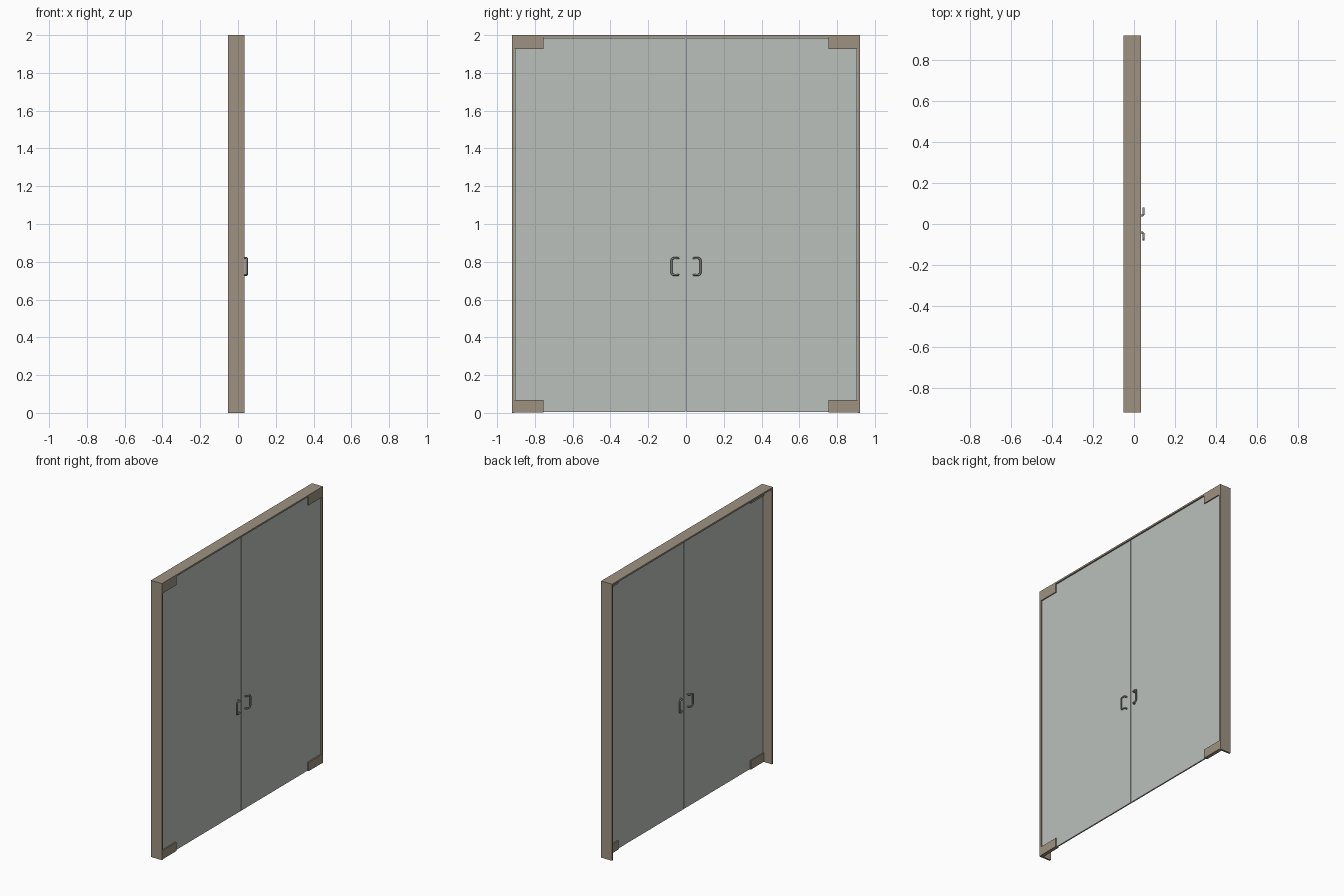
import bpy
import bmesh
from mathutils import Vector

if "Cube" in bpy.data.objects:
    bpy.data.objects.remove(bpy.data.objects["Cube"])


def material(name, rgb):
    m = bpy.data.materials.new(name)
    m.diffuse_color = (*rgb, 1.0)
    m.use_nodes = True
    m.node_tree.nodes["Principled BSDF"].inputs["Base Color"].default_value = m.diffuse_color
    return m


FRAME = material("taupe frame", (0.34, 0.29, 0.22))
GLASS = material("pale glass", (0.50, 0.53, 0.50))
METAL = material("grey metal", (0.30, 0.30, 0.28))


def box(name, lo, hi, mat):
    bm = bmesh.new()
    bmesh.ops.create_cube(bm, size=1)
    for v in bm.verts:
        v.co = [(a + b) / 2 + c * (b - a) for a, b, c in zip(lo, hi, v.co)]
    me = bpy.data.meshes.new(name)
    bm.to_mesh(me)
    bm.free()
    me.materials.append(mat)
    ob = bpy.data.objects.new(name, me)
    bpy.context.collection.objects.link(ob)
    return ob


def rounded(points, r, steps=4):
    # Replace inner corners of a path with small quadratic arcs
    pts = [Vector(p) for p in points]
    out = [pts[0]]
    for a, b, c in zip(pts, pts[1:], pts[2:]):
        p = b + (a - b).normalized() * r
        q = b + (c - b).normalized() * r
        for i in range(steps + 1):
            t = i / steps
            out.append(p * (1 - t) ** 2 + b * 2 * t * (1 - t) + q * t * t)
    return out + [pts[-1]]


def tube(name, pts, radius, mat):
    cu = bpy.data.curves.new(name, 'CURVE')
    cu.dimensions = '3D'
    cu.bevel_depth = radius
    cu.bevel_resolution = 2
    cu.use_fill_caps = True
    sp = cu.splines.new('POLY')
    sp.points.add(len(pts) - 1)
    for p, co in zip(sp.points, pts):
        p.co = (*co, 1)
    tmp = bpy.data.objects.new(name + "_path", cu)
    me = bpy.data.meshes.new_from_object(tmp)
    bpy.data.objects.remove(tmp)
    me.name = name
    me.materials.clear()
    me.materials.append(mat)
    for f in me.polygons:
        f.use_smooth = len(f.vertices) == 4
    ob = bpy.data.objects.new(name, me)
    bpy.context.collection.objects.link(ob)


X0, X1 = -0.052, 0.035      # frame depth
W, J, HEAD = 0.92, 0.907, 1.988
GX = 0.022                  # glass centre plane

# Head of the frame
box("frame_head", (X0, -W, HEAD), (X1, W, 2.0), FRAME)

for s, side in ((-1, "left"), (1, "right")):
    def span(a, b):
        return min(s * a, s * b), max(s * a, s * b)

    # Side jamb
    a, b = span(J, W)
    box(f"jamb_{side}", (X0, a, 0), (X1, b, HEAD), FRAME)

    # Glass leaf
    a, b = span(0.002, J - 0.003)
    box(f"glass_{side}", (GX - 0.005, a, 0.005), (GX + 0.005, b, HEAD - 0.002), GLASS)

    # Corner patch fittings
    a, b = span(0.755, J)
    box(f"patch_bottom_{side}", (0.010, a, 0.003), (X1, b, 0.067), FRAME)
    box(f"patch_top_{side}", (0.010, a, 1.926), (X1, b, HEAD), FRAME)

    # Pull handles on both faces of the leaf
    for d, face in ((1, "outer"), (-1, "inner")):
        xo = GX + d * 0.0245
        y0, y1, z0, z1 = s * 0.041, s * 0.076, 0.731, 0.819
        path = [(GX + d * 0.004, y0, z0), (xo, y0, z0), (xo, y1, z0),
                (xo, y1, z1), (xo, y0, z1), (GX + d * 0.004, y0, z1)]
        tube(f"handle_{face}_{side}", rounded(path, 0.012), 0.0055, METAL)
